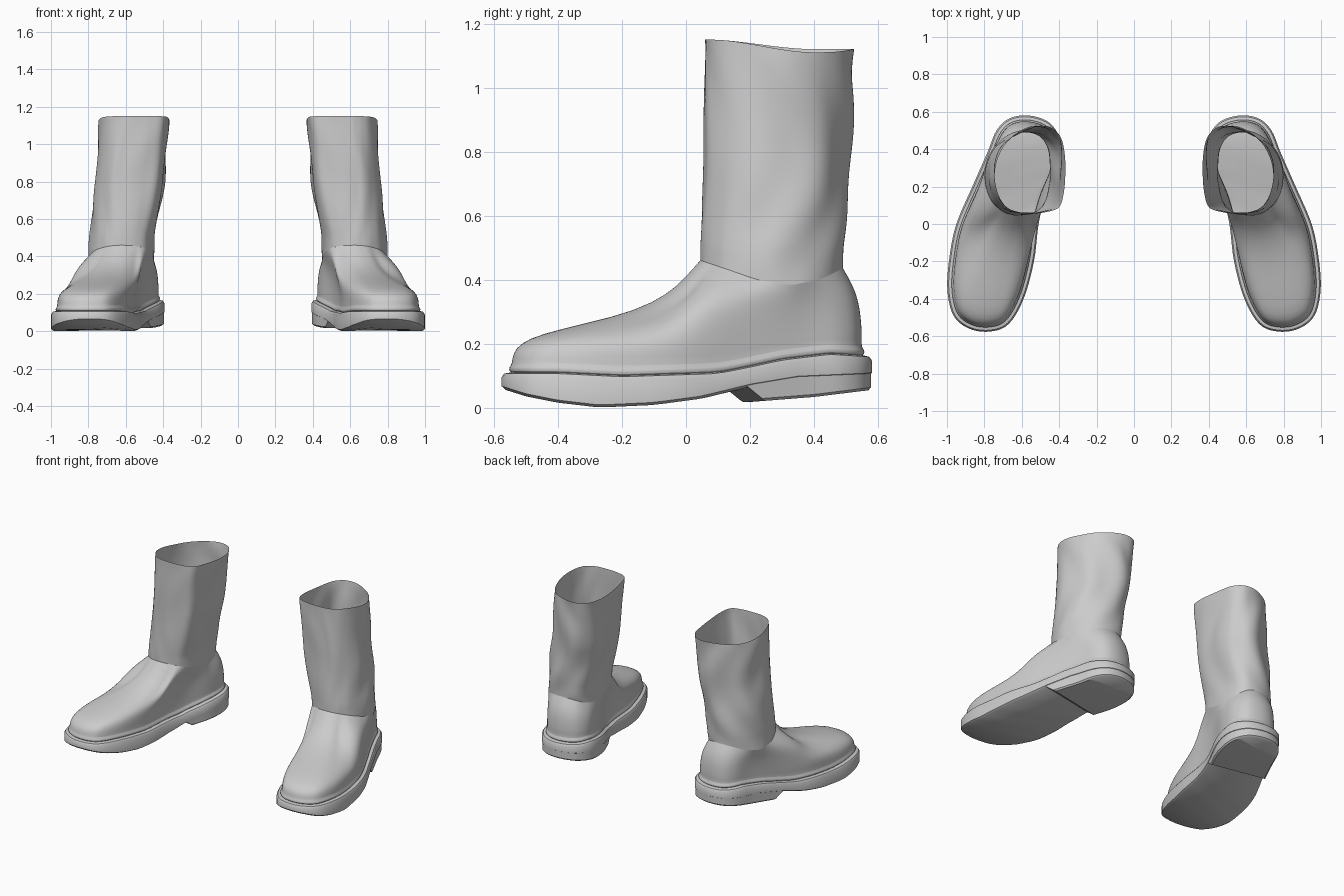
import bpy, bmesh, math
from mathutils import Vector

if "Cube" in bpy.data.objects:
    bpy.data.objects.remove(bpy.data.objects["Cube"])

K = 5  # samples between control points

# Control loops of one boot (toe -> outer side -> heel -> inner side)
OUTLINE = [(.77, -.575), (.88, -.56), (.965, -.49), (.998, -.35), (.987, -.18), (.95, 0), (.86, .21),
           (.785, .38), (.735, .50), (.665, .565), (.56, .58), (.45, .54), (.395, .44), (.41, .30),
           (.475, .14), (.51, 0), (.535, -.2), (.59, -.4), (.67, -.535)]
COLLAR = [(.63, .045), (.66, .05), (.69, .06), (.72, .08), (.76, .12), (.79, .19), (.80, .28),
          (.775, .37), (.72, .44), (.65, .48), (.57, .49), (.50, .465), (.46, .40), (.45, .31),
          (.455, .22), (.47, .14), (.50, .085), (.545, .06), (.59, .048)]
RIM = [(.60, .062), (.63, .067), (.665, .08), (.70, .11), (.73, .17), (.745, .25), (.735, .33),
       (.70, .41), (.65, .465), (.58, .505), (.51, .525), (.44, .515), (.39, .46), (.37, .37),
       (.367, .27), (.375, .17), (.40, .09), (.47, .065), (.54, .06)]


def loop(ctrl):
    """Closed smooth loop through the control points."""
    P, n, out = [Vector(p) for p in ctrl], len(ctrl), []
    for i in range(n):
        a, b, c, d = P[i - 1], P[i], P[(i + 1) % n], P[(i + 2) % n]
        for k in range(K):
            t = k / K
            out.append(.5 * (2 * b + (c - a) * t + (2 * a - 5 * b + 4 * c - d) * t * t
                             + (3 * b - a - 3 * c + d) * t ** 3))
    return out


def inset(pts, d):
    n, out = len(pts), []
    for i in range(n):
        t = (pts[(i + 1) % n] - pts[i - 1]).normalized()
        out.append(pts[i] - Vector((t.y, -t.x)) * d)
    return out


def curve(table, x):
    """Eased-free table lookup."""
    if x <= table[0][0]:
        return table[0][1]
    for (x0, y0), (x1, y1) in zip(table, table[1:]):
        if x <= x1:
            return y0 + (y1 - y0) * (x - x0) / (x1 - x0)
    return table[-1][1]


def smooth(a, b, x):
    t = min(1, max(0, (x - a) / (b - a)))
    return t * t * (3 - 2 * t)


def loft(name, rings, cap=False, cut=None, subsurf=0, angle=40):
    """Skin rings from bottom to top, cap across the foot, mirror to make the pair."""
    bm = bmesh.new()
    V = [[bm.verts.new(p) for p in r] for r in rings]
    n = len(V[0])
    for a, b in zip(V, V[1:]):
        for i in range(n):
            j = (i + 1) % n
            bm.faces.new((a[i], a[j], b[j], b[i]))
    if cap:
        for ring, flip in ((V[0], True), (V[-1], False)):
            for i in range(n // 2 + 1):
                f = []
                for q in (i, i + 1, n - i - 1, n - i):
                    v = ring[q % n]
                    if v not in f:
                        f.append(v)
                if len(f) > 2:
                    bm.faces.new(f[::-1] if flip else f)
    if cut:
        bmesh.ops.bisect_plane(bm, geom=bm.verts[:] + bm.edges[:] + bm.faces[:],
                               plane_co=cut[0], plane_no=cut[1], clear_outer=True)
        bmesh.ops.holes_fill(bm, edges=[e for e in bm.edges if e.is_boundary])
        bmesh.ops.recalc_face_normals(bm, faces=bm.faces[:])
    me = bpy.data.meshes.new(name)
    bm.to_mesh(me)
    bm.free()
    ob = bpy.data.objects.new(name, me)
    bpy.context.collection.objects.link(ob)
    bpy.ops.object.select_all(action='DESELECT')
    ob.select_set(True)
    bpy.context.view_layer.objects.active = ob
    bpy.ops.object.shade_smooth_by_angle(angle=math.radians(angle))
    if subsurf:
        ob.modifiers.new("Smooth", 'SUBSURF').levels = subsurf
        ob.modifiers["Smooth"].render_levels = subsurf
    ob.modifiers.new("Pair", 'MIRROR').use_mirror_merge = False
    return ob


sole, collar, rim = loop(OUTLINE), loop(COLLAR), loop(RIM)
N = len(sole)
TOP = [(-.58, .10), (-.4, .10), (-.2, .09), (.1, .10), (.2, .12), (.3, .142), (.45, .16), (.58, .152)]
BOTTOM = [(-.58, .06), (-.5, .035), (-.4, .015), (-.27, 0), (-.1, .008), (.05, .028),
          (.2, .065), (.35, .09), (.58, .10)]


def ring(d, table, dz):
    return [(p.x, p.y, curve(table, p.y) + dz) for p in inset(sole, d)]


# Sole with rounded welt edge
loft("sole", [ring(.014, BOTTOM, 0), ring(0, BOTTOM, .008), ring(0, TOP, -.006),
              ring(.008, TOP, .006), ring(.03, TOP, .01), ring(.05, TOP, .01)], cap=True)

# Heel block, cut by a slanted breast plane
HEEL = [(.15, .015), (.21, .018), (.4, .033), (.58, .055)]
loft("heel", [ring(.012, HEEL, 0), ring(.003, HEEL, .008), ring(.003, TOP, -.02)], cap=True,
     cut=((.65, .21, .02), (.2, -1, -1.33)))

# Foot upper: welt bead, then from the sole outline to the collar
COLLAR_Z = [(.045, .46), (.12, .435), (.22, .40), (.33, .382), (.42, .40), (.49, .435)]
base = inset(sole, .032)
collar_z = [curve(COLLAR_Z, p.y) for p in collar]
HEIGHT = [.12, .235, .32, .43, .54, .70, .85, 1]
U_FRONT = [.005, .05, .15, .40, .65, .83, .92, 1]
U_SIDE = [0, .0, .02, .06, .12, .28, .58, 1]
rings = [ring(.042, TOP, 0), ring(.022, TOP, .014), ring(.024, TOP, .026), ring(.033, TOP, .036)]
for h, uf, us in zip(HEIGHT, U_FRONT, U_SIDE):
    r = []
    for i in range(N):
        w = smooth(.15, -.40, base[i].y)
        p = base[i].lerp(collar[i], us + (uf - us) * w)
        z0 = curve(TOP, sole[i].y) + (.036 if h < .2 else .03) * (1 - h)
        r.append((p.x, p.y, z0 + (collar_z[i] - z0) * h))
    rings.append(r)
loft("upper", rings, subsurf=1)

# Shaft with soft leather folds
LEAN = [(.42, 0), (.5, .05), (.6, .28), (.7, .48), (.8, .66), (.9, .77), (1, .86), (1.13, 1)]
rings = []
for k in range(25):
    s, r = k / 24, []
    for i in range(N):
        zt = 1.15 - .03 * smooth(.06, .4, rim[i].y) - .01 * smooth(.5, .7, rim[i].x) * smooth(.1, .4, rim[i].y)
        z = collar_z[i] + (zt - collar_z[i]) * s
        p = collar[i].lerp(rim[i], 1 if k == 24 else curve(LEAN, z) if k else 0)
        a = 2 * math.pi * i / N
        side = .3 + .7 * smooth(.1, .35, p.y)
        fold = .006 * math.sin(7 * a + 3 * math.sin(6 * z)) + .005 * math.sin(15 * z + 2 * a)
        fold *= side * math.sin(math.pi * s) ** .5 if 0 < k < 24 else 0
        c = Vector((.6, .28))
        p = p + (p - c).normalized() * fold
        r.append((p.x, p.y, z))
    rings.append(r)
loft("shaft", rings, subsurf=1)
